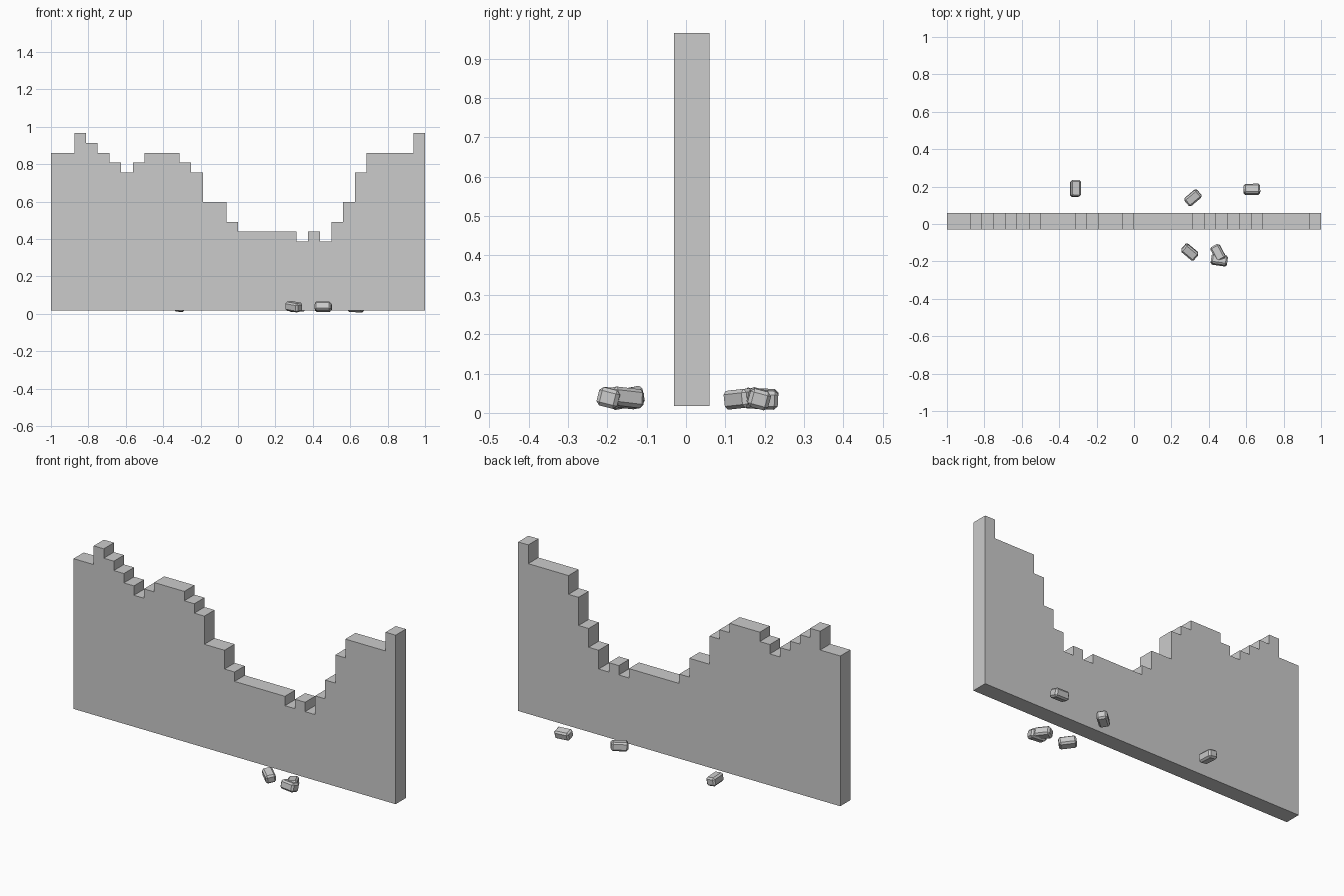
import bpy, bmesh
from math import radians

if "Cube" in bpy.data.objects:
    bpy.data.objects.remove(bpy.data.objects["Cube"])

COURSE, BASE = 0.0527, 0.017      # brick course height, wall underside
FRONT, BACK = -0.03, 0.06

# broken wall: (run length in half bricks of 1/16 unit, height in courses)
steps = [(2, 16), (1, 18), (1, 17), (1, 16), (1, 15), (1, 14), (1, 15), (3, 16),
         (1, 15), (1, 14), (2, 11), (1, 9), (5, 8), (1, 7), (1, 8), (1, 7),
         (1, 9), (1, 11), (1, 14), (4, 16), (1, 18)]
outline = [(-1, BASE)]
x = -1
for run, courses in steps:
    z = BASE + courses * COURSE
    outline += [(x, z), (x + run / 16, z)]
    x += run / 16
outline.append((x, BASE))

bm = bmesh.new()
face = bm.faces.new([bm.verts.new((px, FRONT, pz)) for px, pz in outline])
ext = bmesh.ops.extrude_face_region(bm, geom=[face])
bmesh.ops.translate(bm, vec=(0, BACK - FRONT, 0),
                    verts=[g for g in ext["geom"] if isinstance(g, bmesh.types.BMVert)])
bmesh.ops.recalc_face_normals(bm, faces=bm.faces)
mesh = bpy.data.meshes.new("broken_wall")
bm.to_mesh(mesh)
bm.free()
bpy.context.collection.objects.link(bpy.data.objects.new("broken_wall", mesh))

# one chamfered brick mesh shared by all fallen bricks
bm = bmesh.new()
bmesh.ops.create_cube(bm, size=1)
bmesh.ops.scale(bm, vec=(0.088, 0.054, 0.048), verts=bm.verts)
bmesh.ops.bevel(bm, geom=bm.edges[:], offset=0.009, segments=1, affect='EDGES')
brick = bpy.data.meshes.new("fallen_brick")
bm.to_mesh(brick)
bm.free()

# fallen bricks: position, then roll, pitch, turn in degrees
fallen = [((-0.313, 0.190, 0.036), (8, 3, 90)),
          ((0.315, 0.140, 0.036), (5, -4, 40)),
          ((0.630, 0.185, 0.036), (-15, 3, 2)),
          ((0.298, -0.150, 0.038), (8, 8, -40)),
          ((0.450, -0.155, 0.038), (5, -6, -62)),
          ((0.456, -0.193, 0.038), (-14, 0, -8))]
for i, (loc, rot) in enumerate(fallen, 1):
    ob = bpy.data.objects.new(f"fallen_brick_{i}", brick)
    ob.location = loc
    ob.rotation_euler = [radians(a) for a in rot]
    bpy.context.collection.objects.link(ob)
